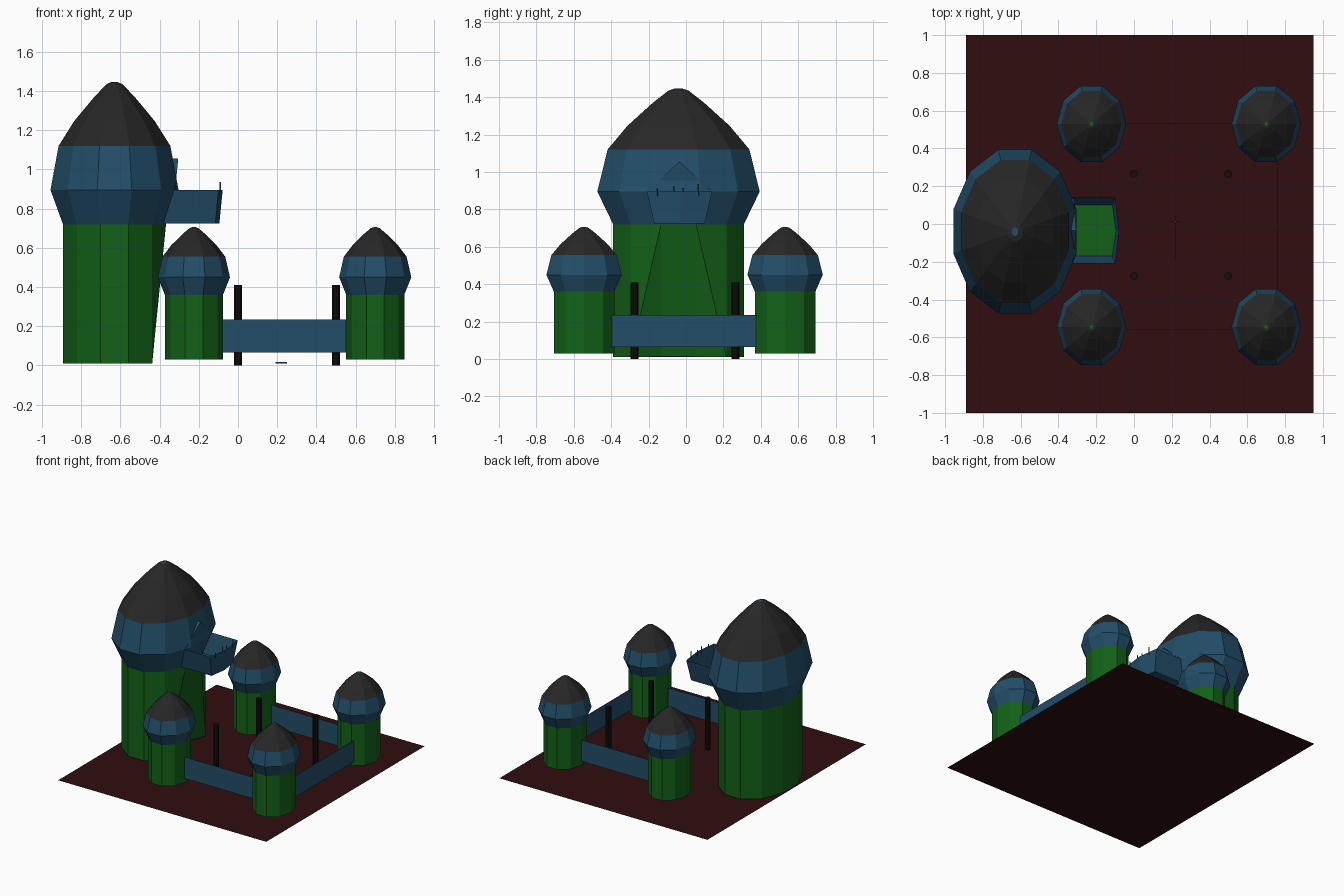
import bpy, bmesh
from math import sin, cos, pi
from mathutils import Vector

default = bpy.data.objects.get("Cube")
if default:
    bpy.data.objects.remove(default, do_unlink=True)


def material(name, r, g, b):
    m = bpy.data.materials.new(name)
    m.use_nodes = True
    m.diffuse_color = (r, g, b, 1)
    bsdf = m.node_tree.nodes["Principled BSDF"]
    bsdf.inputs["Base Color"].default_value = (r, g, b, 1)
    bsdf.inputs["Roughness"].default_value = 0.9
    return m


EARTH = material("earth", 0.03, 0.004, 0.005)
GREEN = material("green", 0.006, 0.12, 0.009)
BLUE = material("blue", 0.016, 0.075, 0.14)
ROOF = material("roof", 0.02, 0.02, 0.02)
POST = material("post", 0.006, 0.004, 0.004)


def finish(name, bm, *mats, recalc=True):
    if recalc:
        bmesh.ops.recalc_face_normals(bm, faces=bm.faces)
    mesh = bpy.data.meshes.new(name)
    bm.to_mesh(mesh)
    bm.free()
    for m in mats:
        mesh.materials.append(m)
    ob = bpy.data.objects.new(name, mesh)
    bpy.context.collection.objects.link(ob)
    return ob


def box(name, low, high, mat):
    low, high = Vector(low), Vector(high)
    bm = bmesh.new()
    bmesh.ops.create_cube(bm, size=1)
    for v in bm.verts:
        v.co = (low + high) / 2 + v.co * (high - low)
    return finish(name, bm, mat)


def post(name, x, y, z0, z1, r, sides, mat):
    bm = bmesh.new()
    bmesh.ops.create_cone(bm, cap_ends=True, segments=sides, radius1=r,
                          radius2=r, depth=z1 - z0)
    bmesh.ops.translate(bm, verts=bm.verts, vec=(x, y, (z0 + z1) / 2))
    return finish(name, bm, mat)


DOME = [(0.72, 0.39), (0.36, 0.77), (0.14, 0.97), (0.06, 1)]


def tower(name, cx, cy, sides, turn, heights, radii, stretch, tip, doorway=False):
    # body, flared collar and pointed dome stacked as oval rings
    base, shoulder, belly, eave, top = heights
    body, wide, roof = radii
    rings = [(body, base), (body, shoulder), (wide, belly), (roof, eave)]
    rings += [(roof * r, eave + (top - eave) * f) for r, f in DOME]
    bm = bmesh.new()
    loops = []
    for r, z in rings:
        angles = [2 * pi * (i + turn) / sides for i in range(sides)]
        loops.append([bm.verts.new((cx + r * cos(a), cy + r * stretch * sin(a), z))
                      for a in angles])
    for k, (lo, hi) in enumerate(zip(loops, loops[1:])):
        for i in range(sides):
            j = (i + 1) % sides
            quad = [lo[i], lo[j], hi[j], hi[i]]
            index = 0 if k == 0 else 1 if k < 3 else 2
            if doorway and k == 0 and i in (0, sides - 2):
                # the panels beside the doorway fold along a diagonal
                if i == 0:
                    parts = [[lo[i], lo[j], hi[i]], [lo[j], hi[j], hi[i]]]
                else:
                    parts = [[lo[i], lo[j], hi[j]], [lo[i], hi[j], hi[i]]]
            else:
                parts = [quad]
            for p in parts:
                bm.faces.new(p).material_index = index
    bm.faces.new(loops[0])
    bm.faces.new(loops[-1]).material_index = tip
    if doorway:
        for v in (loops[0][0], loops[0][-1]):
            v.co.x -= 0.13
    return finish(name, bm, GREEN, BLUE, ROOF)


# Ground sheet
bm = bmesh.new()
bm.faces.new([bm.verts.new(p) for p in
              ((-0.89, -1, 0), (0.95, -1, 0), (0.95, 1, 0), (-0.89, 1, 0))])
finish("ground", bm, EARTH)

# Towers
tower("main_tower", -0.63, -0.04, 12, 0.5, (0.01, 0.72, 0.895, 1.12, 1.445),
      (0.272, 0.338, 0.295), 1.33, 1, doorway=True)
for side, x in (("left", 0.7), ("right", -0.225)):
    for end, y in (("front", -0.545), ("back", 0.53)):
        tower(f"{end}_{side}_tower", x, y, 10, 0, (0.03, 0.36, 0.45, 0.555, 0.705),
              (0.148, 0.184, 0.16), 1.15, 0)

# Curtain walls between the corner towers
box("front_wall", (-0.08, -0.562, 0.065), (0.55, -0.558, 0.235), BLUE)
box("back_wall", (-0.08, 0.53, 0.065), (0.55, 0.534, 0.235), BLUE)
box("left_wall", (0.758, -0.405, 0.065), (0.762, 0.375, 0.235), BLUE)

# Courtyard posts
for x in (0, 0.5):
    for y in (-0.275, 0.265):
        post("courtyard_post", x, y, 0, 0.41, 0.021, 10, POST)

# Balcony: splayed walls round a green floor, open towards the tower
MID = -0.035


def outline(half, corner, nose, z):
    return [(-0.4, MID - half, z), (corner, MID - half, z), (nose, MID, z),
            (corner, MID + half, z), (-0.4, MID + half, z)]


bm = bmesh.new()
low = [bm.verts.new(p) for p in outline(0.135, -0.115, -0.095, 0.725)]
high = [bm.verts.new(p) for p in outline(0.175, -0.1, -0.078, 0.895)]
for i in range(4):
    bm.faces.new((low[i], low[i + 1], high[i + 1], high[i]))
bm.faces.new(low[::-1])
finish("balcony", bm, BLUE, recalc=False)
bm = bmesh.new()
bm.faces.new([bm.verts.new(p) for p in outline(0.134, -0.117, -0.097, 0.732)])
finish("balcony_floor", bm, GREEN, recalc=False)
for y, top in ((-0.155, 0.91), (-0.065, 0.925), (-0.015, 0.915), (0.065, 0.935)):
    post("balcony_spike", -0.09, y, 0.87, top, 0.004, 5, BLUE)

# Gable over the balcony doorway
bm = bmesh.new()
front = [bm.verts.new(p) for p in
         ((-0.32, MID - 0.17, 0.9), (-0.32, MID + 0.17, 0.9), (-0.305, MID, 1.055))]
back = [bm.verts.new((-0.42, v.co.y, v.co.z)) for v in front]
bm.faces.new(front)
bm.faces.new(back[::-1])
for i in range(3):
    j = (i + 1) % 3
    bm.faces.new((front[i], back[i], back[j], front[j]))
finish("doorway_gable", bm, BLUE)

# Sword lying in the courtyard
box("sword_blade", (0.217, -0.2, 0.012), (0.223, 0.01, 0.016), BLUE)
box("sword_guard", (0.19, 0.01, 0.011), (0.25, 0.016, 0.017), BLUE)
box("sword_grip", (0.217, 0.016, 0.011), (0.223, 0.045, 0.017), BLUE)
